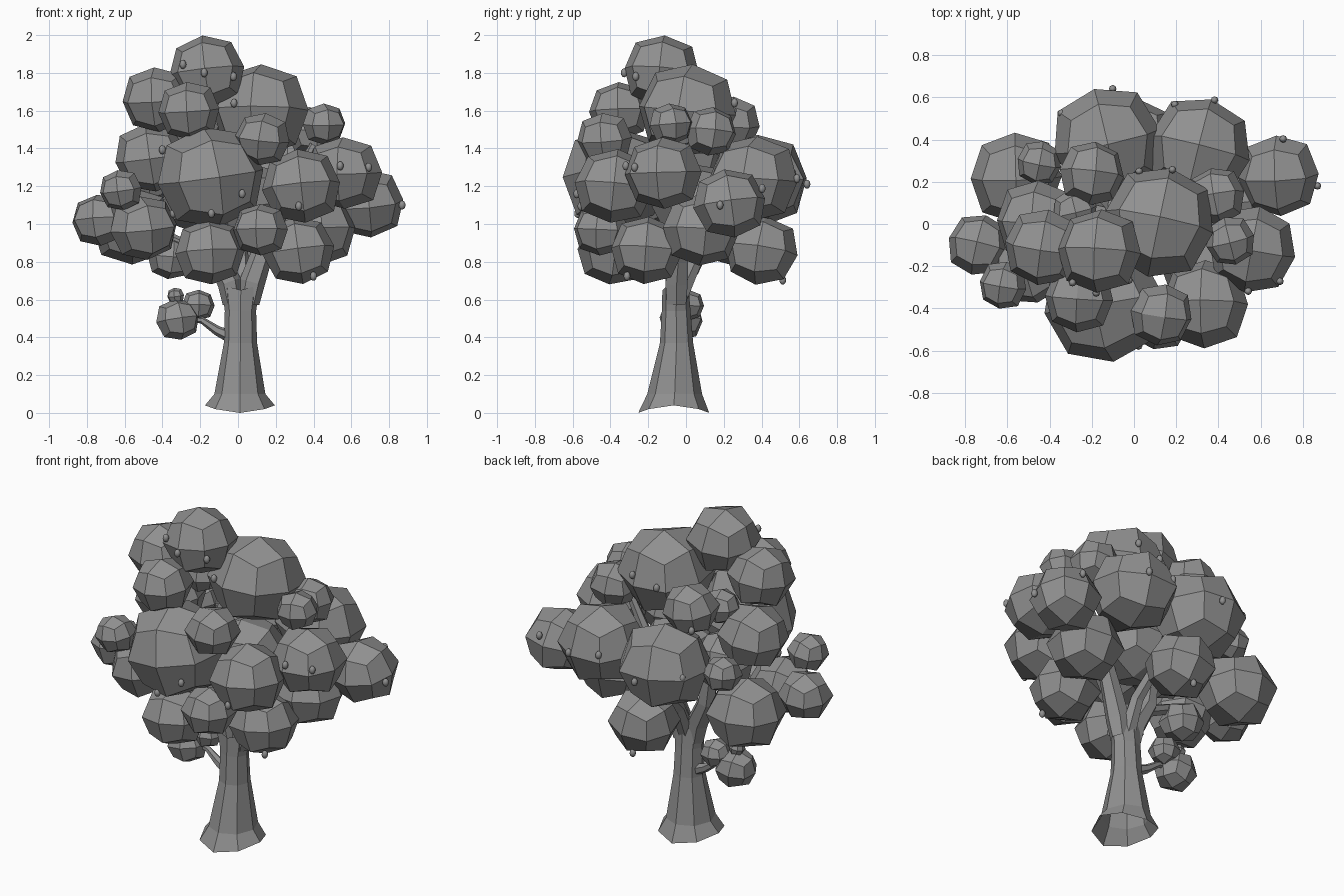
import bpy, bmesh, math, random
from mathutils import Vector, Matrix, Euler

if "Cube" in bpy.data.objects:
    bpy.data.objects.remove(bpy.data.objects["Cube"])

random.seed(4)
grey = bpy.data.materials.new("dark_grey")
grey.diffuse_color = (.28, .28, .28, 1)
grey.use_nodes = True
grey.node_tree.nodes["Principled BSDF"].inputs["Base Color"].default_value = grey.diffuse_color


def finish(bm, name):
    bmesh.ops.recalc_face_normals(bm, faces=bm.faces[:])
    me = bpy.data.meshes.new(name)
    bm.to_mesh(me)
    bm.free()
    me.materials.append(grey)
    ob = bpy.data.objects.new(name, me)
    bpy.context.collection.objects.link(ob)
    return ob


def loft(name, rings):
    # open tube through equal-sided rings
    bm = bmesh.new()
    loops = [[bm.verts.new(p) for p in ring] for ring in rings]
    n = len(loops[0])
    for a, b in zip(loops, loops[1:]):
        for i in range(n):
            j = (i + 1) % n
            bm.faces.new((a[i], a[j], b[j], b[i]))
    return finish(bm, name)


def branch(name, path, radii, sides=6):
    pts = [Vector(p) for p in path]
    rings = []
    for k, p in enumerate(pts):
        d = pts[min(k + 1, len(pts) - 1)] - pts[max(k - 1, 0)]
        q = Vector((0, 0, 1)).rotation_difference(d)
        rings.append([p + q @ Vector((radii[k] * math.cos(t), radii[k] * math.sin(t), 0))
                      for t in (2 * math.pi * i / sides for i in range(sides))])
    return loft(name, rings)


def leaf_clump(name, x, y, z, r):
    # softened cube: 24 flat quads, cube edges crisper than face centres
    bm = bmesh.new()
    bmesh.ops.create_cube(bm, size=2)
    bmesh.ops.subdivide_edges(bm, edges=bm.edges[:], cuts=1, use_grid_fill=True)
    rot = Euler((random.uniform(-.15, .15), random.uniform(-.15, .15),
                 random.uniform(-.25, .25))).to_matrix()
    for v in bm.verts:
        kind = sum(abs(c) > .5 for c in v.co)      # 1 face, 2 edge, 3 corner
        k = {1: .985, 2: 1.04, 3: .97}[kind]
        p = rot @ v.co.normalized() * r * k * random.uniform(.985, 1.02)
        v.co = Vector((x + p.x * 1.06, y + p.y * 1.06, z + p.z))
    return finish(bm, name)


# trunk: z, centre x, centre y, radius x, radius y
profile = [(0, .01, -.065, .185, .188), (.1, .01, -.06, .135, .145),
           (.37, .013, -.05, .088, .088), (.54, .013, -.052, .083, .076),
           (.65, .015, -.055, .103, .07)]
rings = []
for k, (z, cx, cy, rx, ry) in enumerate(profile):
    ring = []
    for i in range(8):
        t = i * math.pi / 4
        lift = (.04 * math.cos(t) ** 2) if k in (0, len(profile) - 1) else 0
        ring.append((cx + rx * math.cos(t), cy + ry * math.sin(t), z + lift))
    rings.append(ring)
loft("trunk", rings)

# forked and side branches
branch("right_fork", [(.055, -.05, .58), (.075, -.05, .69), (.12, -.04, .82), (.26, 0, 1.15), (.4, 0, 1.42)],
       [.058, .068, .06, .035, .02])
branch("left_fork", [(-.025, -.05, .58), (-.045, -.05, .69), (-.12, -.03, .84), (-.17, -.02, 1.2)],
       [.056, .064, .055, .03])
branch("back_fork", [(.02, -.04, .6), (.02, .05, .8), (0, .25, 1.0)], [.05, .04, .03])
branch("left_limb", [(-.1, -.03, .8), (-.35, -.05, .92), (-.6, -.1, 1.02)], [.035, .03, .02])
branch("low_branch", [(-.03, -.04, .4), (-.11, -.03, .435), (-.19, -.02, .49), (-.27, -.02, .5)],
       [.036, .026, .018, .014])

# leaf clumps: centre and radius
clumps = [
    (-.165, -.13, 1.81, .19), (.12, .01, 1.60, .25), (-.26, -.35, 1.60, .155),
    (-.43, -.11, 1.66, .175), (.455, -.08, 1.53, .11), (.39, .13, 1.49, .13),
    (.13, -.43, 1.45, .14), (-.145, -.375, 1.25, .27), (.335, -.38, 1.20, .198),
    (.56, -.12, 1.27, .195), (.685, .23, 1.11, .183), (.31, .36, 1.24, .23),
    (-.13, .39, 1.23, .245), (-.2, .24, 1.53, .145), (-.45, .29, 1.22, .1),
    (-.56, .22, .99, .205), (-.46, .01, 1.35, .185), (-.5, -.2, .98, .172),
    (-.735, -.1, 1.02, .138), (-.62, -.29, 1.18, .108), (.12, -.45, .97, .14),
    (-.15, -.39, .85, .175), (.32, -.21, .86, .18), (0, .40, .86, .185),
    (.42, .08, .97, .195), (-.36, -.02, .82, .115), (-.28, .06, 1.5, .1),
    (.04, .03, 1.12, .21), (-.22, -.05, 1.12, .17),
    (-.32, -.025, .495, .112), (-.21, .01, .57, .082), (-.33, -.02, .62, .043)]
for i, c in enumerate(clumps):
    leaf_clump("leaf_clump_%02d" % i, *c)

# small fruit seated on the nearest clump surface
fruit = [
    (-.31, -.3, 1.85), (-.18, -.34, 1.8), (-.02, -.27, 1.78), (-.02, -.2, 1.64),
    (-.39, -.2, 1.4), (.04, -.6, 1.15), (.32, -.58, 1.08), (.54, -.33, 1.31),
    (.69, -.27, 1.3), (.87, .18, 1.1), (.71, .43, 1.2), (-.1, .65, 1.21),
    (.18, .59, 1.27), (.37, .55, 1.24), (.02, .26, 1.6), (.18, .25, 1.64),
    (-.29, .36, 1.45), (-.32, .51, 1.25), (.39, -.3, .74), (-.14, -.6, 1.03),
    (-.35, -.4, 1.05), (0, .5, .72)]
for i, p in enumerate(fruit):
    p = Vector(p)
    c = min(clumps, key=lambda k: abs((p - Vector(k[:3])).length - k[3]))
    p = Vector(c[:3]) + (p - Vector(c[:3])).normalized() * (c[3] + .008)
    bm = bmesh.new()
    bmesh.ops.create_uvsphere(bm, u_segments=8, v_segments=6, radius=.02,
                              matrix=Matrix.Translation(p) @ Matrix.Diagonal((.9, .9, 1.2, 1)))
    ob = finish(bm, "fruit_%02d" % i)
    ob.data.shade_smooth()
